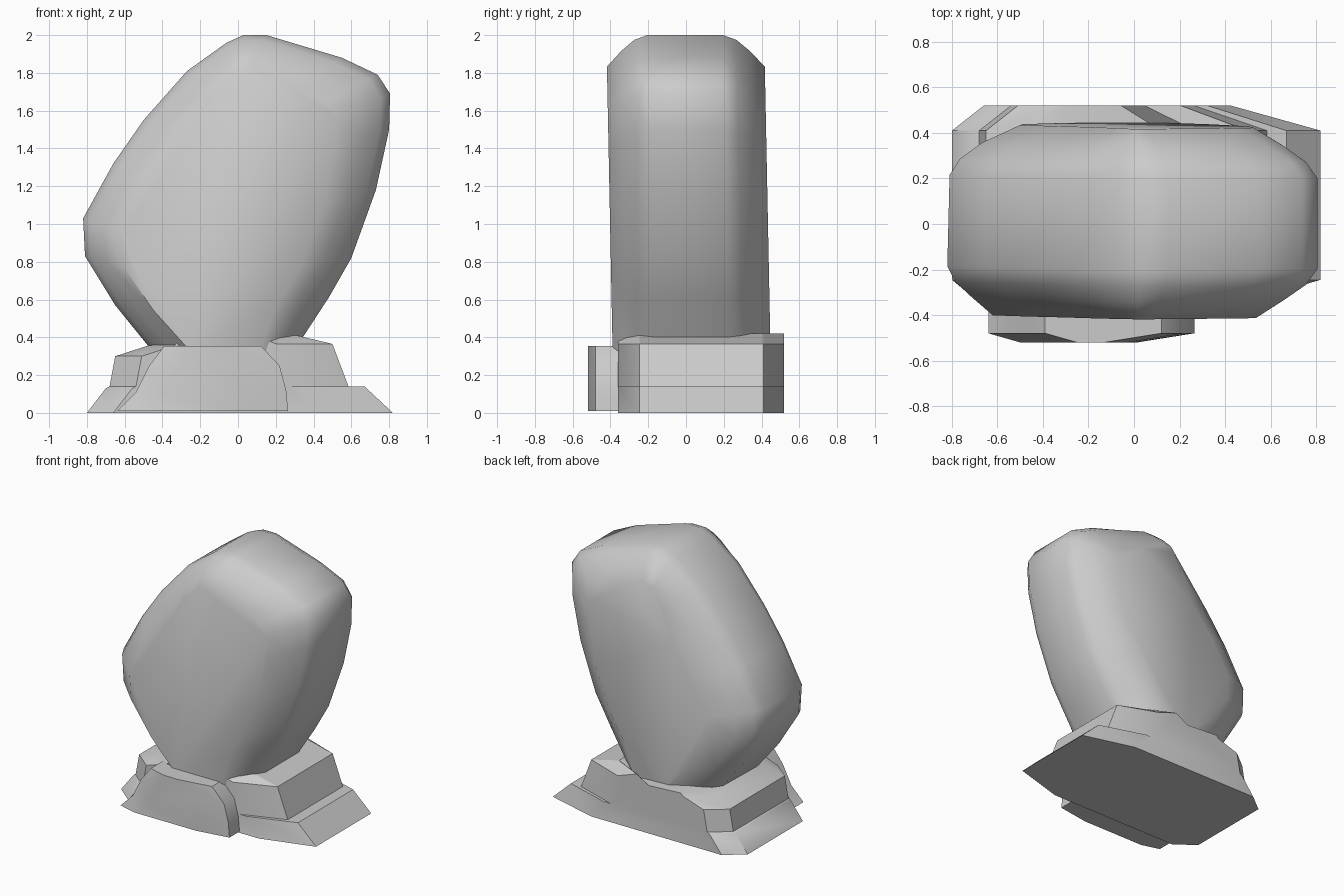
import bpy, bmesh
from math import radians

if "Cube" in bpy.data.objects:
    bpy.data.objects.remove(bpy.data.objects["Cube"])


def loft(name, rings, smooth):
    """Join equal-length closed rings with quads and cap both ends."""
    bm = bmesh.new()
    loops = [[bm.verts.new(p) for p in ring] for ring in rings]
    for a, b in zip(loops, loops[1:]):
        n = len(a)
        for i in range(n):
            j = (i + 1) % n
            bm.faces.new((a[i], a[j], b[j], b[i]))
    bm.faces.new(loops[0])
    bm.faces.new(loops[-1])
    bmesh.ops.recalc_face_normals(bm, faces=bm.faces)
    mesh = bpy.data.meshes.new(name)
    bm.to_mesh(mesh)
    bm.free()
    obj = bpy.data.objects.new(name, mesh)
    bpy.context.collection.objects.link(obj)
    bpy.ops.object.select_all(action='DESELECT')
    obj.select_set(True)
    bpy.context.view_layer.objects.active = obj
    bpy.ops.object.shade_smooth_by_angle(angle=radians(smooth))
    return obj


# Standing boulder: leaning silhouette, rounded towards front and back
outline = [(0.03, 2.0), (0.15, 2.0), (0.55, 1.88), (0.74, 1.79), (0.805, 1.69),
           (0.80, 1.5), (0.73, 1.18), (0.60, 0.82), (0.48, 0.61), (0.33, 0.38),
           (0.30, 0.33), (-0.45, 0.33), (-0.48, 0.36), (-0.65, 0.57),
           (-0.81, 0.83), (-0.82, 1.03), (-0.66, 1.32), (-0.50, 1.55),
           (-0.27, 1.81), (-0.06, 1.96)]
# y, inset from the left, inset from the right, height scale
steps = [(-0.418, 0.20, 0.27, 0.90), (-0.34, 0.11, 0.15, 0.95), (-0.27, 0.035, 0.05, 0.985),
         (-0.20, 0, 0, 1), (0.20, 0.01, 0, 1), (0.27, 0.055, 0.05, 0.985),
         (0.34, 0.15, 0.15, 0.95), (0.418, 0.32, 0.28, 0.90)]


def boulder_ring(y, left, right, sz):
    ring = []
    for x, z in outline:
        inset = (left if x < 0 else -right) * min(1, abs(x) / 0.45)
        z = 0.33 + (z - 0.33) * sz
        ring.append((x + inset, y + 0.028 - 0.02 * (z - 0.4), z))
    return ring


loft("boulder", [boulder_ring(*s) for s in steps], smooth=48)

# Rock base: stepped front profile with corners chamfered in plan
base = [(-0.80, 0), (-0.70, 0.13), (-0.68, 0.14), (-0.65, 0.30), (-0.48, 0.355),
        (-0.32, 0.375), (0.12, 0.36), (0.27, 0.42), (0.50, 0.365), (0.585, 0.14),
        (0.67, 0.14), (0.82, 0)]


def base_end(x):
    if x < -0.4:
        return x + 0.14
    return x if x < 0 else x - 0.14 - 0.31 * x


loft("rock_base", [[(base_end(x), -0.36, z) for x, z in base],
                   [(x, -0.245, z) for x, z in base],
                   [(x, 0.41, z) for x, z in base],
                   [(base_end(x), 0.52, z) for x, z in base]], smooth=30)

# Front slab leaning against the base, front face narrowed
slab = [(-0.64, 0.01), (-0.54, 0.11), (-0.47, 0.25), (-0.39, 0.355),
        (0.12, 0.355), (0.22, 0.25), (0.255, 0.12), (0.265, 0.01)]
loft("front_slab", [[(x + (0.14 if x < 0 else -0.25), -0.52, z) for x, z in slab],
                    [(x, -0.48, z) for x, z in slab],
                    [(x, -0.30, z) for x, z in slab]], smooth=35)
